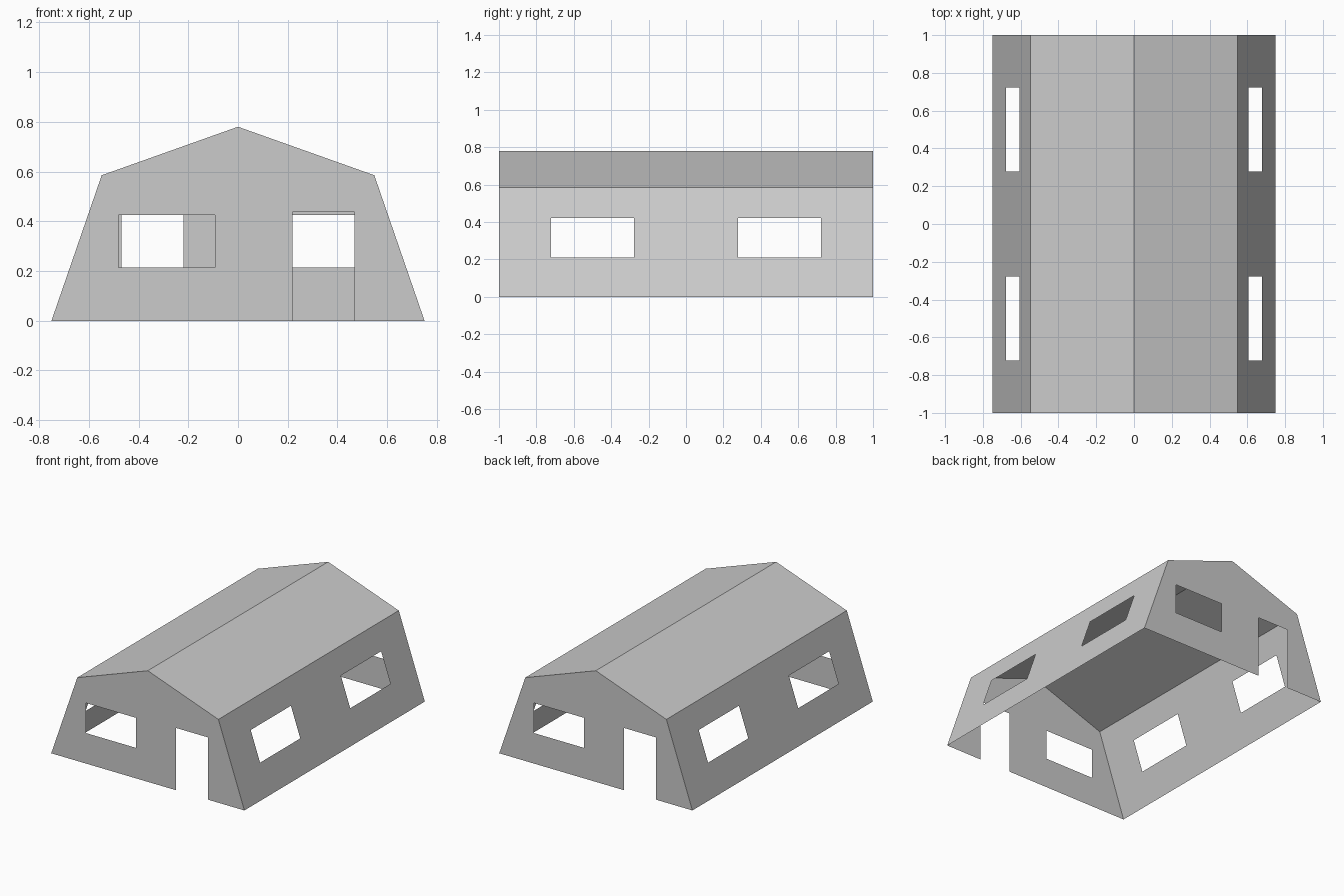
import bpy, bmesh
from math import pi
from mathutils import Matrix, Vector

if "Cube" in bpy.data.objects:
    bpy.data.objects.remove(bpy.data.objects["Cube"])

HALF_W, EAVE_X, EAVE_Z, RIDGE_Z, HALF_L = 0.75, 0.548, 0.585, 0.78, 1.0


def rect(u0, u1, v0, v1):
    return [(u0, v0), (u1, v0), (u1, v1), (u0, v1)]


def panel(name, loops, place, outward, turn):
    """Thin sheet: first loop is the outline, the others are holes."""
    bm = bmesh.new()
    edges = []
    for loop in loops:
        vs = [bm.verts.new(place(u, v)) for u, v in loop]
        edges += [bm.edges.new((vs[i - 1], vs[i])) for i in range(len(vs))]
    bmesh.ops.triangle_fill(bm, edges=edges, use_beauty=True, normal=outward)
    bm.normal_update()
    bmesh.ops.reverse_faces(
        bm, faces=[f for f in bm.faces if f.normal.dot(outward) < 0])
    bm.transform(Matrix.Rotation(turn, 4, 'Z'))
    mesh = bpy.data.meshes.new(name)
    bm.to_mesh(mesh)
    bm.free()
    bpy.context.collection.objects.link(bpy.data.objects.new(name, mesh))


def on_end(x, z):
    return (x, -HALF_L, z)


def on_side(y, z):
    return (HALF_W - (HALF_W - EAVE_X) * z / EAVE_Z, y, z)


def on_roof(y, z):
    return (EAVE_X * (RIDGE_Z - z) / (RIDGE_Z - EAVE_Z), y, z)


# End wall outline with the doorway cut up from the ground
end_outline = [(-HALF_W, 0), (0.22, 0), (0.22, 0.437), (0.468, 0.437), (0.468, 0),
               (HALF_W, 0), (EAVE_X, EAVE_Z), (0, RIDGE_Z), (-EAVE_X, EAVE_Z)]
end_window = rect(-0.48, -0.093, 0.214, 0.425)
side_outline = rect(-HALF_L, HALF_L, 0, EAVE_Z)
side_windows = [rect(c - 0.223, c + 0.223, 0.21, 0.42) for c in (-0.5, 0.5)]
roof_outline = rect(-HALF_L, HALF_L, EAVE_Z, RIDGE_Z)

# The second half is the first turned half way round
for turn, end, side in ((0, "front", "right"), (pi, "back", "left")):
    panel(end + "_wall", [end_outline, end_window], on_end, Vector((0, -1, 0)), turn)
    panel(side + "_wall", [side_outline] + side_windows, on_side,
          Vector((EAVE_Z, 0, HALF_W - EAVE_X)).normalized(), turn)
    panel(side + "_roof", [roof_outline], on_roof,
          Vector((RIDGE_Z - EAVE_Z, 0, EAVE_X)).normalized(), turn)
